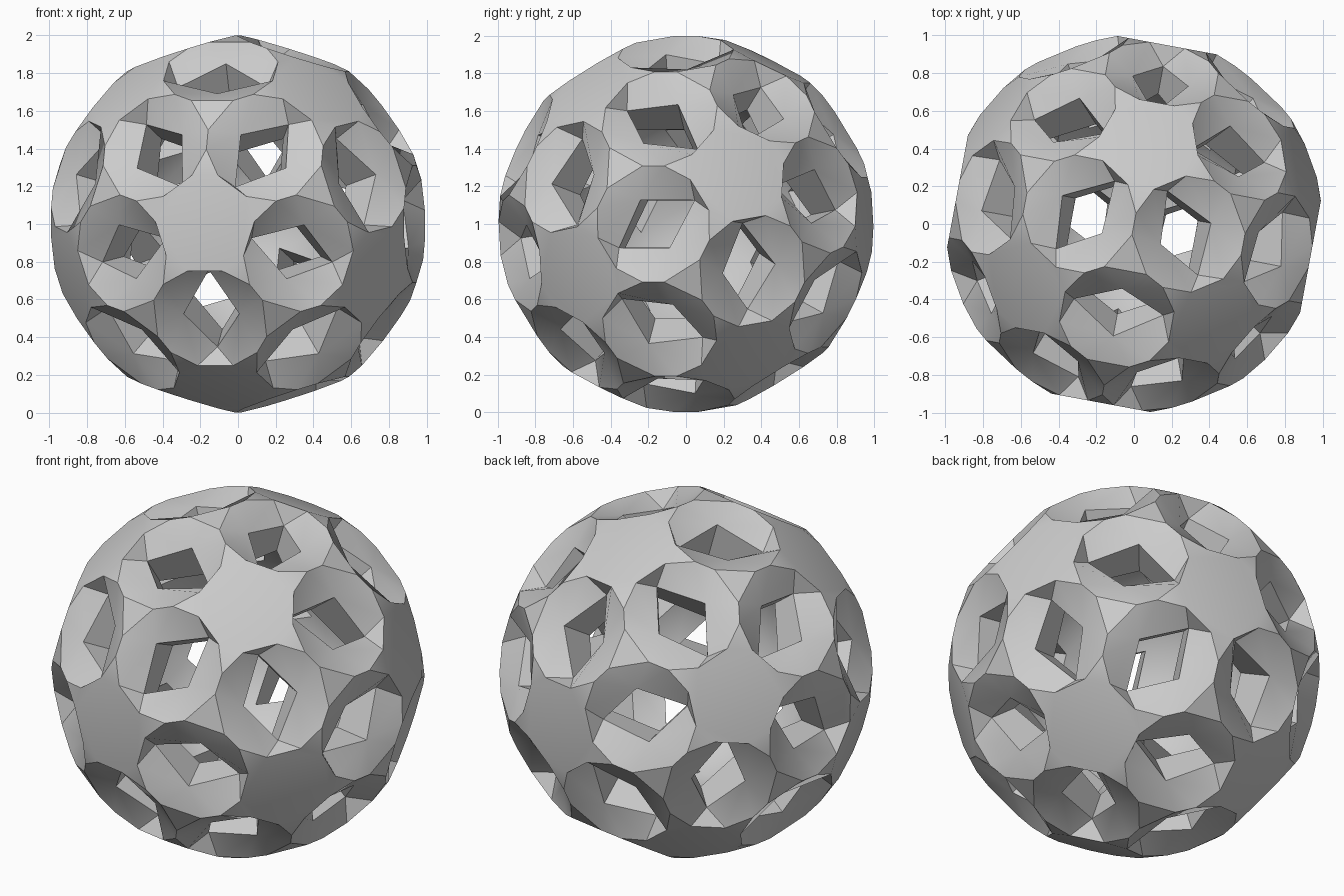
import bpy, bmesh, math
from itertools import combinations
from mathutils import Vector, Matrix

cube = bpy.data.objects.get("Cube")
if cube:
    bpy.data.objects.remove(cube)

RIM = math.radians(18)      # angular radius of each opening's rim
SHARED = 0.058              # half the edge shared by two neighbouring rims
# Tunnel corners as (distance from the middle, offset from the tunnel axis)
MOUTH_LONG, MOUTH_SHORT = (0.85, 0.24), (0.905, 0.15)
NECK_LONG, NECK_SHORT = (0.68, 0.235), (0.68, 0.148)

# Five-fold axes: one to the front, a ring of five around it, and the opposites
turn = Matrix.Rotation(math.radians(-10.5), 3, 'Z')
tilt = math.atan(2)
axes = [Vector((0, -1, 0))]
for k in range(5):
    roll = math.radians(36 + 72 * k)
    axes.append(Vector((math.sin(tilt) * math.sin(roll), -math.cos(tilt),
                        math.sin(tilt) * math.cos(roll))))
axes = [turn @ a for a in axes]
axes += [-a for a in axes]


def adjacent(a, b):
    return a.dot(b) > 0.4


def near(points, target, count):
    return sorted(points, key=lambda p: (p - target).length)[:count]


def add_unique(points, p):
    if all((p - q).length > 0.001 for q in points):
        points.append(p)


pairs = [(a, b) for a, b in combinations(axes, 2) if adjacent(a, b)]
corners = [sum(t, Vector()).normalized() for t in combinations(axes, 3)
           if all(adjacent(a, b) for a, b in combinations(t, 2))]

# Rim points and tunnel corners of the thirty openings
star_pts, middles = [], []
mouth_star, mouth_corner, neck_star, neck_corner = [], [], [], []
middle_angle = math.acos(math.tan(RIM) / math.tan(tilt / 2))
for a, b in pairs:
    mid = (a + b).normalized()
    u = (a - b).normalized()
    v = mid.cross(u)

    def on_rim(su, sv, angle):
        side = su * math.cos(angle) * u + sv * math.sin(angle) * v
        return math.cos(RIM) * mid + math.sin(RIM) * side

    for su in (1, -1):
        for points, (dist, offset), side in (
                (mouth_star, MOUTH_LONG, u), (mouth_corner, MOUTH_SHORT, v),
                (neck_star, NECK_LONG, u), (neck_corner, NECK_SHORT, v)):
            points.append(dist * mid + su * offset * side)
        for sv in (1, -1):
            star_pts.append(on_rim(su, sv, math.radians(18)))
            add_unique(middles, on_rim(su, sv, middle_angle))

# Ends of the edge shared by two rims: a star tip and a triangle corner
shared = []
for m in middles:
    along = near(corners, m, 1)[0] - m
    along = (along - along.project(m)).normalized()
    shared.append((m - SHARED * along, m + SHARED * along))
triangle_pts = [d for _, d in shared]

bm = bmesh.new()
made = {}


def vert(p):
    key = tuple(p)
    if key not in made:
        made[key] = bm.verts.new(p)
    return made[key]


def face(*points):
    bm.faces.new([vert(p) for p in points])


def ring_face(points, axis):
    u = axis.orthogonal().normalized()
    v = axis.cross(u)
    face(*sorted(points, key=lambda p: math.atan2(p.dot(v), p.dot(u))))


# Outer star centres and the inner pentagons behind them
for axis in axes:
    ring_face(near(star_pts, axis, 10), axis)
    ring_face(near(neck_star, axis, 5), axis)

# Outer and inner triangles where three openings meet
for axis in corners:
    ring_face(near(triangle_pts, axis, 3), axis)
    ring_face(near(neck_corner, axis, 3), axis)

# Steep triangles at the long corners, shallow ones at the short corners
for p in mouth_star:
    face(p, *near(star_pts, p, 2))
for p in mouth_corner:
    face(p, *near(triangle_pts, p, 2))

# Star tips, band sides, tunnel walls and inner wall between two openings
for tip, corner in shared:
    rims = near(star_pts, tip, 2)
    face(tip, *rims)
    ends = near(mouth_corner, tip, 2)
    inner = []
    for s in near(mouth_star, tip, 2):
        c = near(ends, s, 1)[0]
        rim = near(rims, s, 1)[0]
        s_in = near(neck_star, s, 1)[0]
        c_in = near(neck_corner, c, 1)[0]
        face(rim, tip, c, s)
        face(tip, corner, c)
        face(s, c, c_in, s_in)
        inner += [s_in, c_in]
    ring_face(inner, tip)

bmesh.ops.recalc_face_normals(bm, faces=bm.faces[:])
bmesh.ops.translate(bm, verts=bm.verts[:], vec=(0, 0, 1))

mesh = bpy.data.meshes.new("pierced_ball")
bm.to_mesh(mesh)
bm.free()
ball = bpy.data.objects.new("pierced_ball", mesh)
bpy.context.collection.objects.link(ball)

# Plain grey material
grey = bpy.data.materials.new("light_grey")
grey.use_nodes = True
colour = (0.6, 0.6, 0.6, 1)
grey.diffuse_color = colour
grey.node_tree.nodes["Principled BSDF"].inputs["Base Color"].default_value = colour
mesh.materials.append(grey)

# Soft shading over the shallow folds, sharp elsewhere
bpy.ops.object.select_all(action='DESELECT')
ball.select_set(True)
bpy.context.view_layer.objects.active = ball
bpy.ops.object.shade_smooth_by_angle(angle=math.radians(30))
